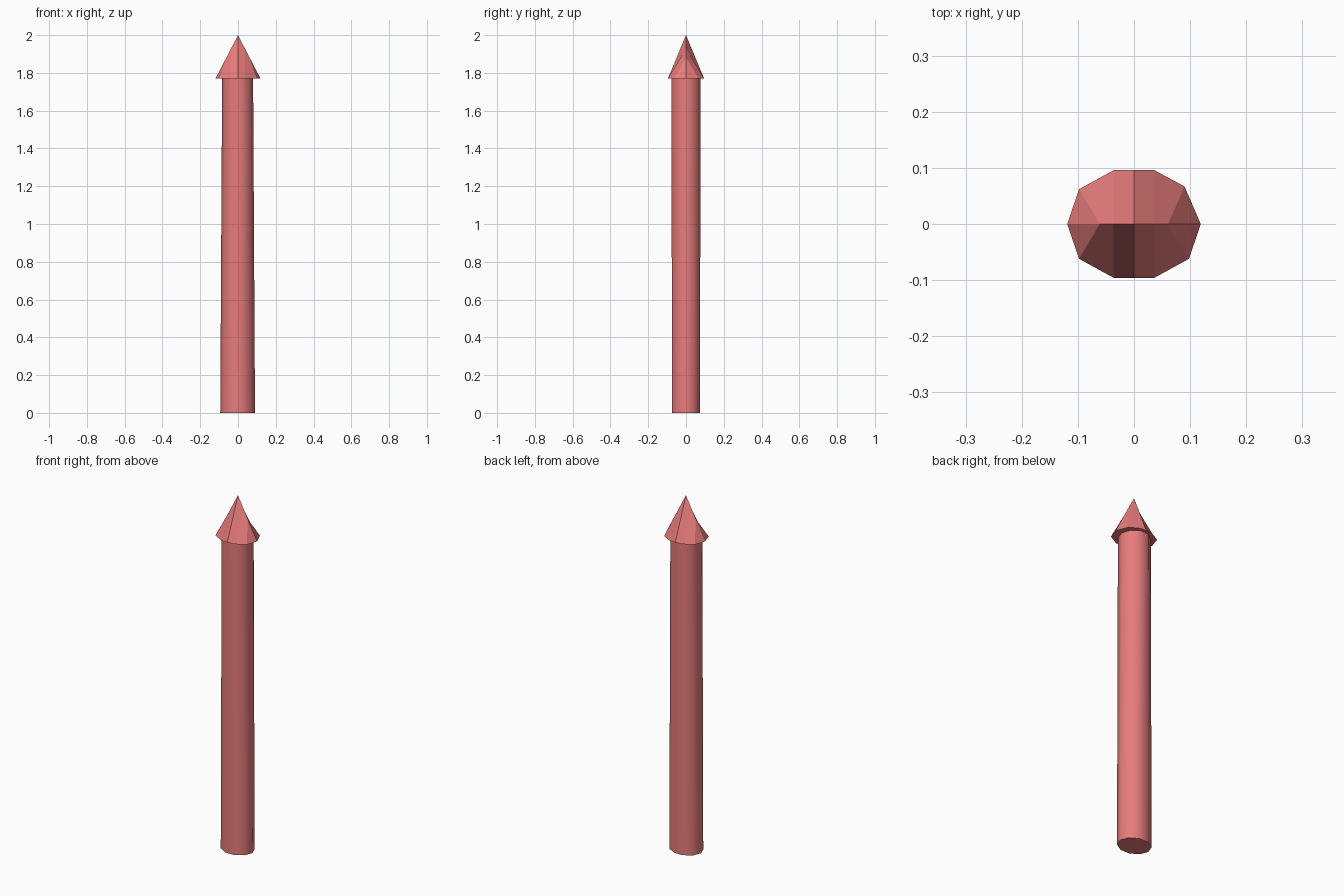
import bpy, bmesh, math

if "Cube" in bpy.data.objects:
    bpy.data.objects.remove(bpy.data.objects["Cube"])

mat = bpy.data.materials.new("soft_red")
mat.diffuse_color = (0.8, 0.2, 0.2, 1)
mat.use_nodes = True
mat.node_tree.nodes["Principled BSDF"].inputs["Base Color"].default_value = mat.diffuse_color

SIDES = 10
CAP_Z, TOP_Z = 1.77, 2.0


def ring(rx, ry, z, cx=0.0):
    return [(cx + rx * math.cos(math.tau * i / SIDES),
             ry * math.sin(math.tau * i / SIDES), z) for i in range(SIDES)]


def finish(bm, name):
    bmesh.ops.remove_doubles(bm, verts=bm.verts, dist=0.0005)
    bmesh.ops.recalc_face_normals(bm, faces=bm.faces)
    mesh = bpy.data.meshes.new(name)
    bm.to_mesh(mesh)
    bm.free()
    mesh.materials.append(mat)
    obj = bpy.data.objects.new(name, mesh)
    bpy.context.collection.objects.link(obj)
    return obj


# Shaft: ten sides, oval at the foot and round under the tip
bm = bmesh.new()
low = [bm.verts.new(p) for p in ring(0.092, 0.077, 0, -0.002)]
high = [bm.verts.new(p) for p in ring(0.082, 0.082, CAP_Z, -0.002)]
for i in range(SIDES):
    j = (i + 1) % SIDES
    bm.faces.new((low[i], low[j], high[j], high[i]))
bm.faces.new(low)
bm.faces.new(high)
shaft = finish(bm, "shaft")
bpy.context.view_layer.objects.active = shaft
shaft.select_set(True)
bpy.ops.object.shade_smooth_by_angle(angle=math.radians(40))

# Tip: pitched ridge falling from the apex, facets running down to an oval rim
bm = bmesh.new()
slope = (TOP_Z - CAP_Z) / 0.119
for sx in (1, -1):
    for sy in (1, -1):
        corner = (0.09, 0.067) if sx == sy == 1 else (0.098, 0.062)
        rim = [(0.119, 0), corner, (0.036, 0.096), (0, 0.096)]
        b = [bm.verts.new((sx * x, sy * y, CAP_Z)) for x, y in rim]
        r = [bm.verts.new((sx * x, 0, TOP_Z - slope * x)) for x in (0.061, 0.037, 0)]
        c = bm.verts.new((0, 0, CAP_Z))
        bm.faces.new((b[0], b[1], r[0]))
        for k in range(2):
            bm.faces.new((r[k], b[k + 1], b[k + 2], r[k + 1]))
        for k in range(3):
            bm.faces.new((c, b[k + 1], b[k]))
finish(bm, "pointed_tip")
